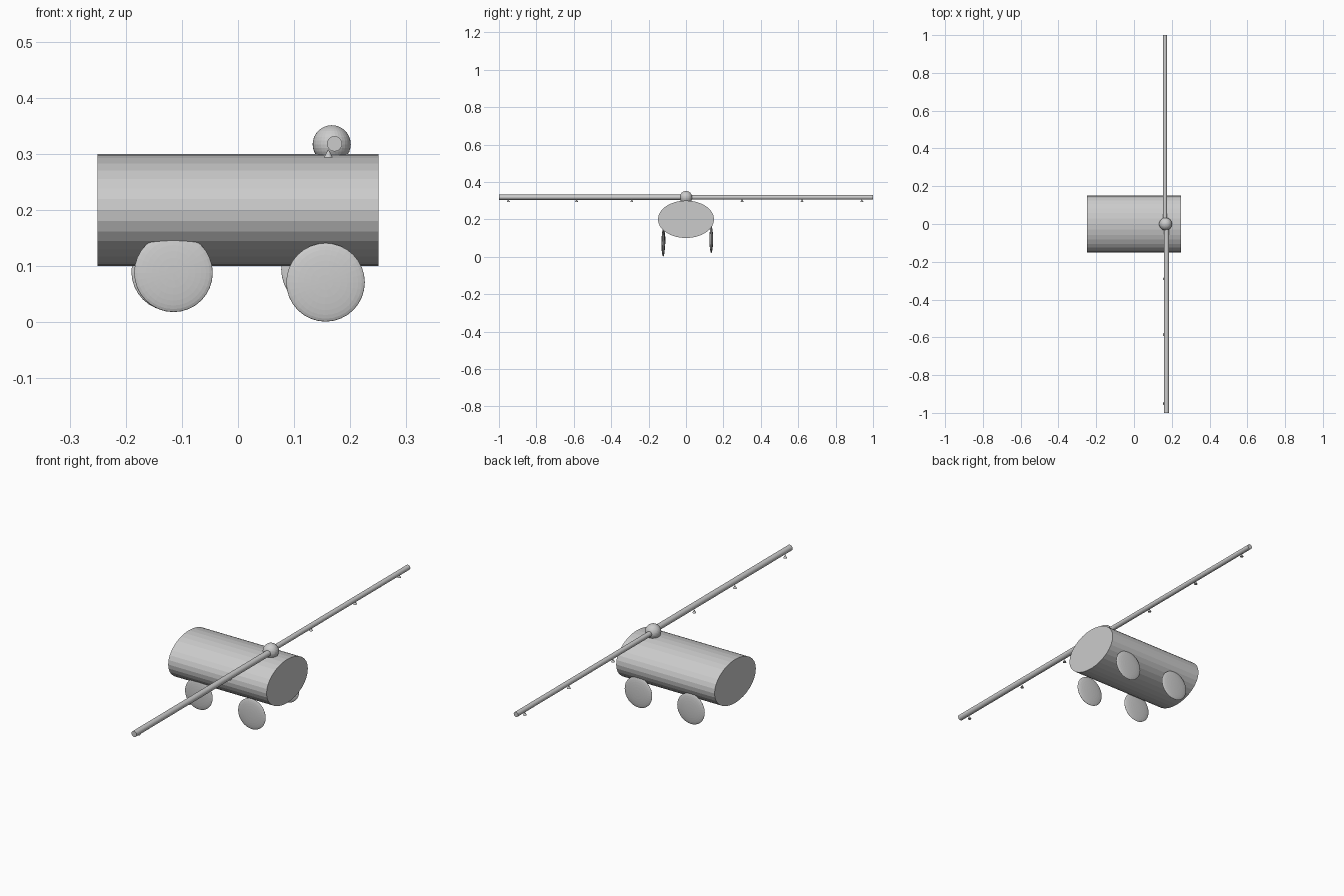
import bpy
from math import pi

if "Cube" in bpy.data.objects:
    bpy.data.objects.remove(bpy.data.objects["Cube"])


def place(name, scale):
    ob = bpy.context.object
    ob.name = name
    ob.scale = scale
    return ob


def ball(name, loc, scale, rot=(0, 0, 0)):
    bpy.ops.mesh.primitive_uv_sphere_add(segments=32, ring_count=16, radius=1,
                                         location=loc, rotation=rot)
    return place(name, scale)


def rod(name, loc, scale, rot):
    bpy.ops.mesh.primitive_cylinder_add(vertices=32, radius=1, depth=2,
                                        location=loc, rotation=rot)
    return place(name, scale)


# Oval tank lying along x
rod("tank", (0, 0, 0.2), (0.1, 0.15, 0.25), (0, pi / 2, 0))

# Lens-shaped wheels, partly sunk into the tank
wheels = {
    "front_left_wheel": (-0.115, -0.12, 0.088),
    "front_right_wheel": (0.156, -0.122, 0.071),
    "back_left_wheel": (-0.12, 0.135, 0.09),
    "back_right_wheel": (0.147, 0.135, 0.094),
}
for name, loc in wheels.items():
    ball(name, loc, (0.07, 0.07, 0.0095), (pi / 2, 0, 0))

# Joint on top of the tank
ball("boom_joint", (0.167, 0, 0.317), (0.034, 0.034, 0.034))

# Two spray boom arms
rod("front_boom", (0.172, -0.5, 0.318), (0.0135, 0.0135, 0.5), (pi / 2, 0, 0))
rod("back_boom", (0.164, 0.5, 0.318), (0.0115, 0.0115, 0.5), (pi / 2, 0, 0))

# Small cone nozzles under the boom
for i, y in enumerate((-0.95, -0.585, -0.29, 0.30, 0.62, 0.94)):
    bpy.ops.mesh.primitive_cone_add(vertices=32, radius1=1, radius2=0, depth=2,
                                    location=(0.161, y, 0.301))
    place(f"nozzle_{i + 1}", (0.008, 0.008, 0.0075))
